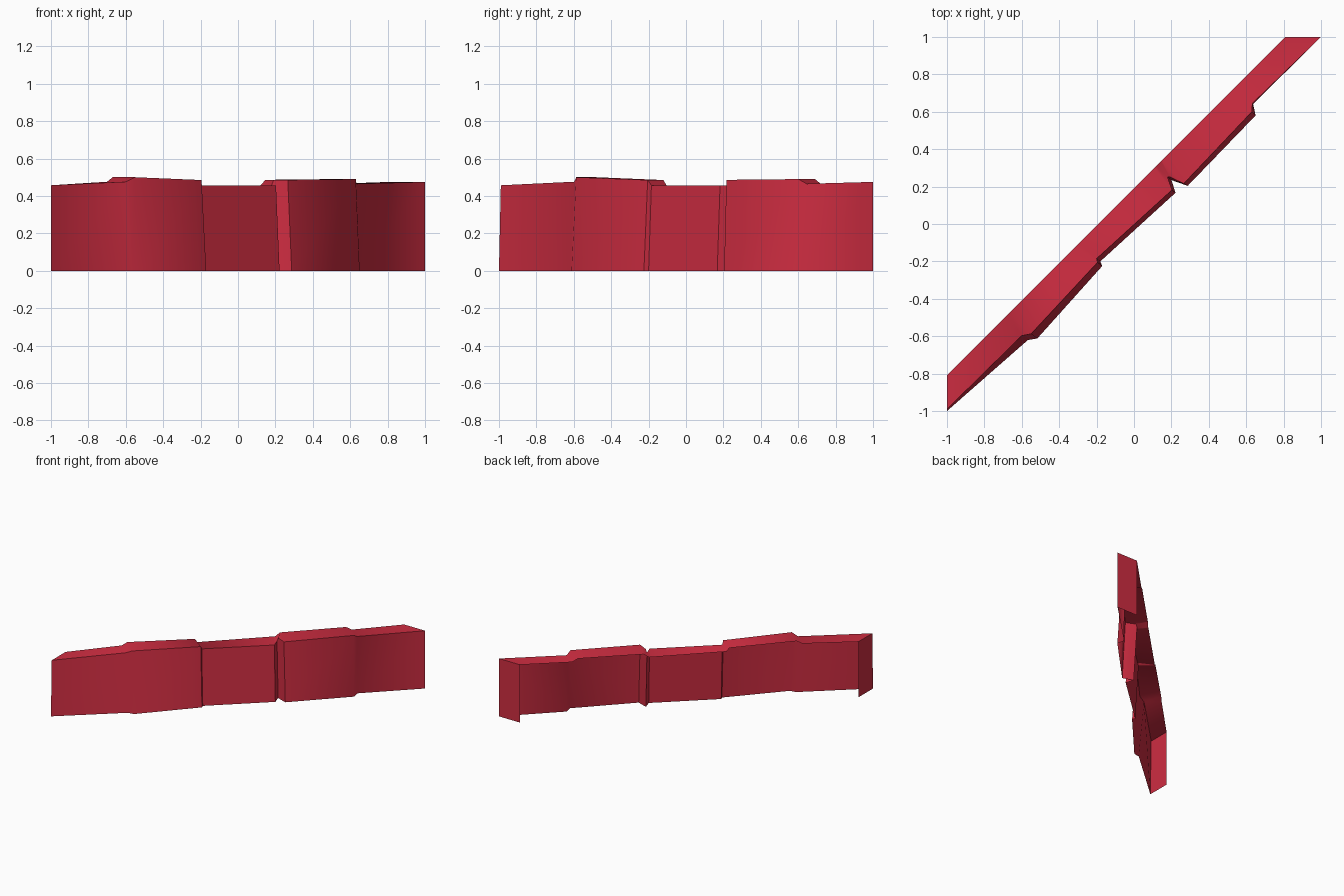
import bpy
import bmesh
import math

cube = bpy.data.objects.get("Cube")
if cube:
    bpy.data.objects.remove(cube, do_unlink=True)

red = bpy.data.materials.new("warm_red")
red.use_nodes = True
color = (0.62, 0.026, 0.053, 1.0)
red.diffuse_color = color
red.node_tree.nodes["Principled BSDF"].inputs["Base Color"].default_value = color

# Stations along the wall: foot x, foot y, rim x, rim y, back x, height
STATIONS = [
    (-1, -1, -1, -.99, -1, .457),
    (-.567, -.62, -.6, -.597, -.7, .476),
    (-.517, -.612, -.55, -.587, -.67, .5),
    (-.17, -.225, -.195, -.205, -.31, .485),
    (-.18, -.2, -.2, -.185, -.295, .457),
    (.222, .167, .203, .182, .11, .457),
    (.2, .235, .18, .25, .12, .457),
    (.205, .233, .19, .252, .145, .484),
    (.287, .204, .266, .216, .15, .486),
    (.65, .58, .63, .6, .5, .49),
    (.637, .642, .633, .645, .53, .465),
    (1, 1, 1, 1, .81, .475),
]
BACK_OFFSET = .19  # the back edge is the straight line y = x + offset


def strip(name, lower, upper):
    """Open ribbon of quads between two matching point paths."""
    bm = bmesh.new()
    a = [bm.verts.new(p) for p in lower]
    b = [bm.verts.new(p) for p in upper]
    for i in range(len(a) - 1):
        bm.faces.new((a[i], a[i + 1], b[i + 1], b[i]))
    mesh = bpy.data.meshes.new(name)
    bm.to_mesh(mesh)
    bm.free()
    mesh.materials.append(red)
    obj = bpy.data.objects.new(name, mesh)
    bpy.context.collection.objects.link(obj)
    bpy.ops.object.select_all(action="DESELECT")
    obj.select_set(True)
    bpy.context.view_layer.objects.active = obj
    bpy.ops.object.shade_smooth_by_angle(angle=math.radians(60))
    return obj


def ground(point):
    return (point[0], point[1], 0)


foot = [(s[0], s[1], 0) for s in STATIONS]
rim = [(s[2], s[3], s[5]) for s in STATIONS]
back = [(s[4], s[4] + BACK_OFFSET, s[5]) for s in STATIONS]

# Sloping front wall and stepped top; the back and underside stay open
strip("front_wall", foot, rim)
strip("top_surface", rim, back)

# Upright closing faces at both ends
strip("right_end", [ground(back[0]), foot[0]], [back[0], rim[0]])
strip("left_end", [foot[-1], ground(back[-1])], [rim[-1], back[-1]])
